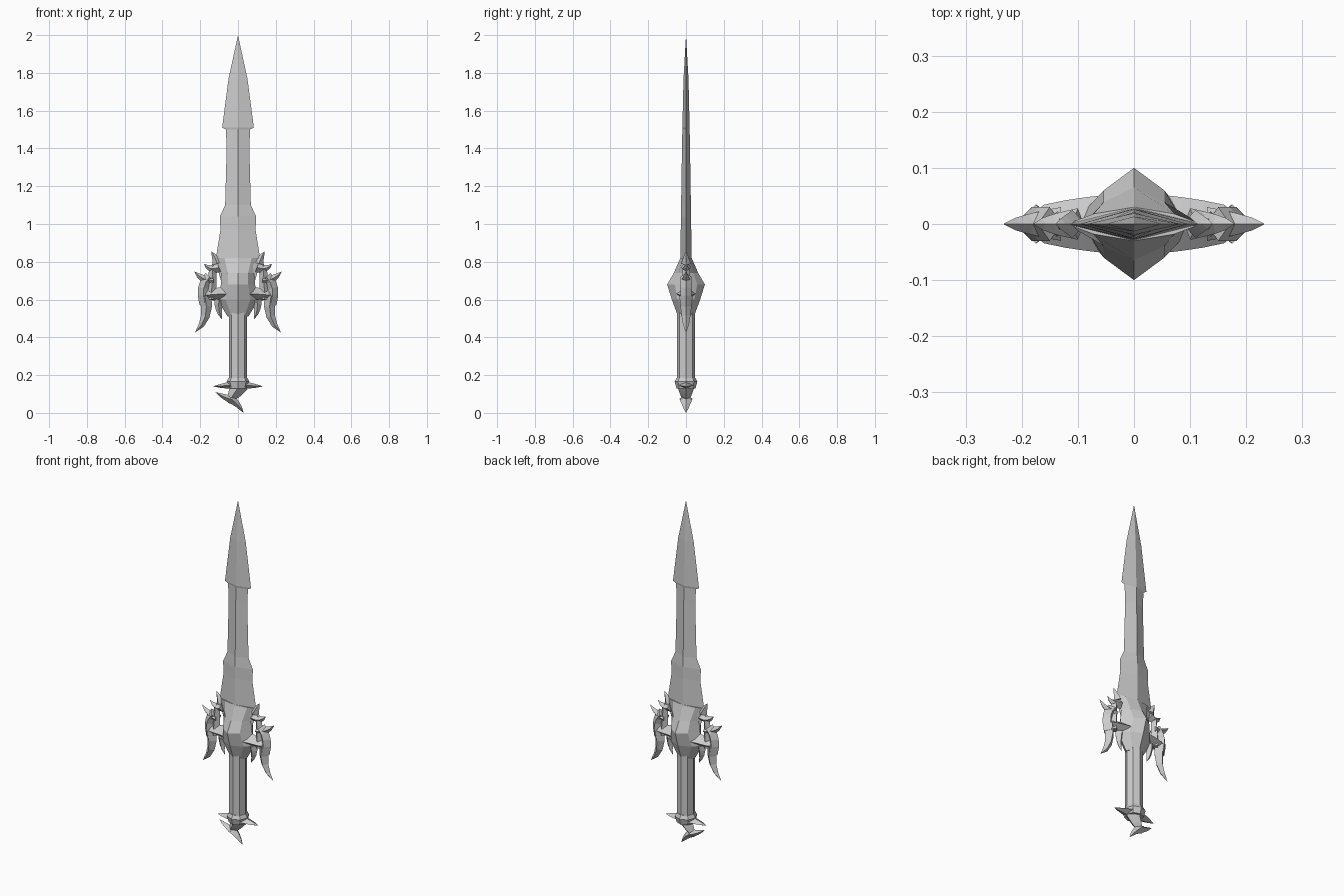
import bpy, bmesh, math
from mathutils import Vector

default_cube = bpy.data.objects.get("Cube")
if default_cube:
    bpy.data.objects.remove(default_cube, do_unlink=True)

steel = bpy.data.materials.new("grey steel")
steel.use_nodes = True
steel.diffuse_color = (.6, .6, .6, 1)
shader = steel.node_tree.nodes["Principled BSDF"]
shader.inputs["Base Color"].default_value = steel.diffuse_color


def loft(name, rings, mirror=False):
    """Skin equal-length rings of points; points that coincide are welded."""
    bm = bmesh.new()
    rows = [[bm.verts.new(point) for point in ring] for ring in rings]
    for lower, upper in zip(rows, rows[1:]):
        for i in range(len(lower)):
            bm.faces.new((lower[i - 1], lower[i], upper[i], upper[i - 1]))
    bm.faces.new(rows[0])
    bm.faces.new(rows[-1])
    bmesh.ops.remove_doubles(bm, verts=bm.verts, dist=.0001)
    bmesh.ops.recalc_face_normals(bm, faces=bm.faces)
    mesh = bpy.data.meshes.new(name)
    bm.to_mesh(mesh)
    bm.free()
    mesh.materials.append(steel)
    obj = bpy.data.objects.new(name, mesh)
    bpy.context.collection.objects.link(obj)
    if mirror:
        obj.modifiers.new("Mirror", "MIRROR")


def horn(name, start, bend, tip, width, taper=.7, depth_ratio=1, mirror=False):
    """Diamond-section horn along a quadratic curve in the x-z plane."""
    start, bend, tip = (Vector((x, 0, z)) for x, z in (start, bend, tip))
    steps = 4
    rings = []
    for step in range(steps + 1):
        t = step / steps
        first, second = start.lerp(bend, t), bend.lerp(tip, t)
        centre = first.lerp(second, t)
        along = (second - first).normalized()
        half = width * (1 - t) ** taper
        side = Vector((-along.z, 0, along.x)) * half
        out = Vector((0, half * depth_ratio, 0))
        rings.append([centre + side, centre + out, centre - side, centre - out])
    loft(name, rings, mirror)


def column(name, profile, sides=8):
    """Faceted upright column from (height, radius) pairs."""
    angles = [math.tau * i / sides for i in range(sides)]
    loft(name, [[(radius * math.cos(a), radius * math.sin(a), z) for a in angles]
                for z, radius in profile])


# Blade: diamond section with barbed shoulders, thinning towards the point
blade_outline = [(.7, .09), (.8, .12), (.97, .093), (1.04, .096), (1.1, .068),
                 (1.4, .06), (1.5, .064), (1.51, .084), (1.77, .05), (2, 0)]
blade_rings = []
for z, half in blade_outline:
    ridge = .03 * math.sqrt((2 - z) / 1.2)
    blade_rings.append([(half, 0, z), (0, ridge, z), (-half, 0, z), (0, -ridge, z)])
loft("blade", blade_rings)

# Guard hub: bulging central ridge with hollow shoulders
hub_profile = [(.82, .12, .03), (.74, .09, .065), (.68, .09, .1),
               (.6, .11, .075), (.51, .055, .042)]
hub_rings = []
for z, half, ridge in hub_profile:
    shoulder, hollow = half * .6, ridge * .6
    hub_rings.append([(half, 0, z), (shoulder, hollow, z), (0, ridge, z),
                      (-shoulder, hollow, z), (-half, 0, z), (-shoulder, -hollow, z),
                      (0, -ridge, z), (shoulder, -hollow, z)])
loft("guard_hub", hub_rings)

# Guard wings: arms framing an opening on each side
horn("guard_lower_arms", start=(.05, .63), bend=(.12, .63), tip=(.2, .62),
     width=.04, taper=.3, depth_ratio=1.3, mirror=True)
horn("guard_side_posts", start=(.14, .6), bend=(.14, .7), tip=(.13, .8),
     width=.026, taper=.2, mirror=True)
horn("guard_cheeks", start=(.15, .72), bend=(.2, .67), tip=(.175, .58),
     width=.03, taper=0, mirror=True)

# Guard horns, thorns and fangs
horn("guard_down_horns", start=(.175, .62), bend=(.145, .5), tip=(.228, .425),
     width=.035, taper=.6, mirror=True)
horn("guard_outer_thorns", start=(.13, .7), bend=(.19, .7), tip=(.233, .75),
     width=.03, mirror=True)
horn("guard_middle_thorns", start=(.1, .77), bend=(.15, .75), tip=(.18, .79),
     width=.028, mirror=True)
horn("guard_top_thorns", start=(.11, .79), bend=(.12, .82), tip=(.14, .855),
     width=.025, mirror=True)
horn("guard_fangs", start=(.1, .6), bend=(.11, .55), tip=(.085, .495),
     width=.027, mirror=True)

# Grip and its end collar
column("grip", [(.15, .047), (.54, .047)])
column("pommel_collar", [(.13, .05), (.165, .06), (.185, .05)])

# Pommel: cross spikes, leaning neck and hooked claw
horn("pommel_cross_spikes", start=(0, .15), bend=(.05, .145), tip=(.133, .14),
     width=.026, depth_ratio=2, mirror=True)
horn("pommel_neck", start=(.01, .15), bend=(-.02, .1), tip=(-.05, .06),
     width=.047, taper=.5)
horn("pommel_claw_hook", start=(-.03, .07), bend=(-.07, .08), tip=(-.12, .11),
     width=.023, depth_ratio=1.4)
horn("pommel_claw_point", start=(-.04, .075), bend=(0, .05), tip=(.03, 0),
     width=.025, depth_ratio=1.4)
